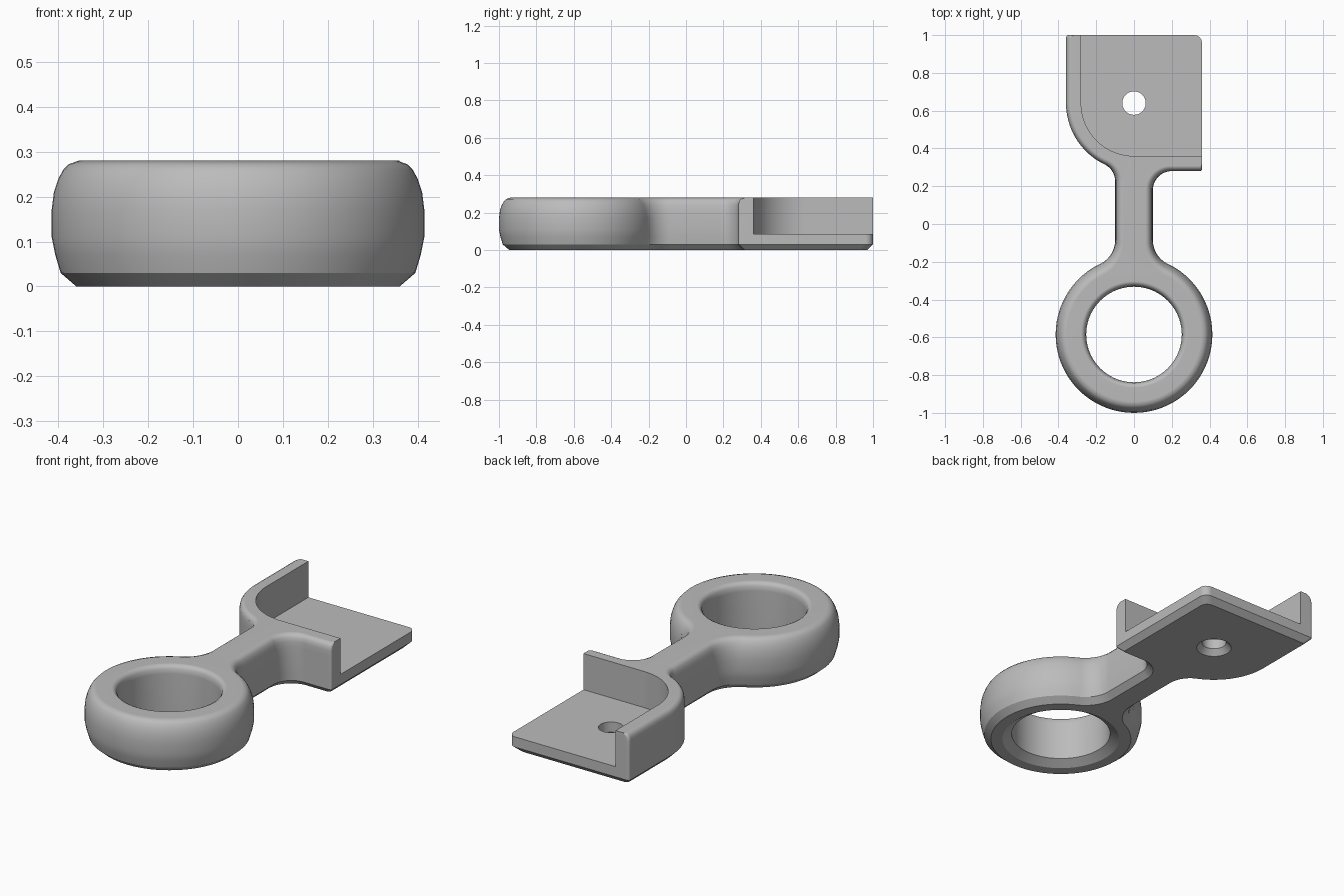
import bpy
from math import sin, cos, radians, ceil

if "Cube" in bpy.data.objects:
    bpy.data.objects.remove(bpy.data.objects["Cube"])

grey = bpy.data.materials.new("plain grey")
grey.use_nodes = True
grey.diffuse_color = (0.5, 0.5, 0.5, 1)
grey.node_tree.nodes["Principled BSDF"].inputs["Base Color"].default_value = (0.5, 0.5, 0.5, 1)


def loft(name, rings):
    """Closed solid through stacked rings of equal point count."""
    n = len(rings[0])
    faces = [tuple(reversed(range(n)))]
    for k in range(len(rings) - 1):
        for i in range(n):
            j = (i + 1) % n
            faces.append((k * n + i, k * n + j, (k + 1) * n + j, (k + 1) * n + i))
    faces.append(tuple(range((len(rings) - 1) * n, len(rings) * n)))
    mesh = bpy.data.meshes.new(name)
    mesh.from_pydata([p for ring in rings for p in ring], [], faces)
    mesh.materials.append(grey)
    obj = bpy.data.objects.new(name, mesh)
    bpy.context.collection.objects.link(obj)
    return obj


def lathe(name, y, profile, count):
    angles = [radians(360 * i / count) for i in range(count)]
    return loft(name, [[(r * cos(a), y + r * sin(a), z) for a in angles] for z, r in profile])


# Outline entries: position, lower outward vector, upper outward vector, ring weight
outline = []


def arc(cx, cy, r, a0, a1, w0=0.0, w1=0.0):
    steps = ceil(abs(a1 - a0) / 5)
    side = 1 if a1 > a0 else -1
    for i in range(steps + 1):
        t = i / steps
        a = radians(a0 + (a1 - a0) * t)
        n = (side * cos(a), side * sin(a))
        outline.append(((cx + r * cos(a), cy + r * sin(a)), n, n, w0 + (w1 - w0) * t))


def corner(x, y, r, a0, upper):
    """Small rounded corner that moves as one piece when inset."""
    sx, sy = (1 if x > 0 else -1), (1 if y > 0.6 else -1)
    for i in range(5):
        a = radians(a0 + 22.5 * i)
        p = (x - sx * r + r * cos(a), y - sy * r + r * sin(a))
        outline.append((p, (sx, sy), upper, 0.0))


NECK = 0.4
RING_Y = -0.585
corner(0.36, 0.28, 0.012, 270, (0, -1))
corner(0.36, 1.0, 0.04, 0, (0, 0))
corner(-0.36, 1.0, 0.015, 90, (-1, 0))
arc(0, 0.64, 0.36, 180, 244.2)
arc(-0.2, 0.226, 0.1, 64.2, 0, 0, NECK)
arc(-0.24, -0.085, 0.14, 0, -64.4, NECK, 1)
arc(0, RING_Y, 0.415, 115.6, 424.4, 1, 1)
arc(0.24, -0.085, 0.14, 244.4, 180, 1, NECK)
arc(0.2, 0.18, 0.1, 180, 90, NECK, 0)

# Edge profile: height, inset on the ring, inset on the bracket
edge = [(0, 0.055, 0.03), (0.03, 0.02, 0), (0.07, 0.008, 0), (0.11, 0, 0),
        (0.17, 0, 0), (0.21, 0.005, 0), (0.24, 0.015, 0), (0.26, 0.026, 0.004),
        (0.272, 0.038, 0.013), (0.28, 0.06, 0.028)]
layers = []
for z, ring_in, block_in in edge:
    layer = []
    for (x, y), low, high, w in outline:
        nx, ny = low if z < 0.1 else high
        d = ring_in * w + block_in * (1 - w)
        layer.append((x - nx * d, y - ny * d, z))
    layers.append(layer)
body = loft("ring_and_bracket", layers)

# Pocket behind the curved bracket wall
pocket_plan = [(0.6, 0.36), (0.6, 1.3), (-0.28, 1.3)]
for i in range(19):
    a = radians(180 + 5 * i)
    pocket_plan.append((0.28 * cos(a), 0.64 + 0.28 * sin(a)))
pocket = loft("pocket_cutter", [[(x, y, z) for x, y in pocket_plan] for z in (0.085, 0.5)])

# Large ring hole with softened top and chamfered bottom
ring_hole = lathe("ring_hole_cutter", RING_Y, [
    (-0.01, 0.316), (0.03, 0.253), (0.235, 0.253), (0.26, 0.258),
    (0.272, 0.267), (0.288, 0.297)], 72)

# Screw hole, countersunk from below
screw_hole = lathe("screw_hole_cutter", 0.64, [
    (-0.01, 0.098), (0.03, 0.062), (0.3, 0.062)], 40)

bpy.context.view_layer.objects.active = body
for cutter in (pocket, ring_hole, screw_hole):
    cutter.hide_render = True
    cut = body.modifiers.new("cut", "BOOLEAN")
    cut.operation = "DIFFERENCE"
    cut.solver = "EXACT"
    cut.object = cutter
    bpy.ops.object.modifier_apply(modifier=cut.name)
    bpy.data.objects.remove(cutter)

# Smooth shading with crisp edges
bpy.ops.object.select_all(action="DESELECT")
body.select_set(True)
bpy.ops.object.shade_smooth_by_angle(angle=radians(30))
weighted = body.modifiers.new("even_shading", "WEIGHTED_NORMAL")
weighted.keep_sharp = True
